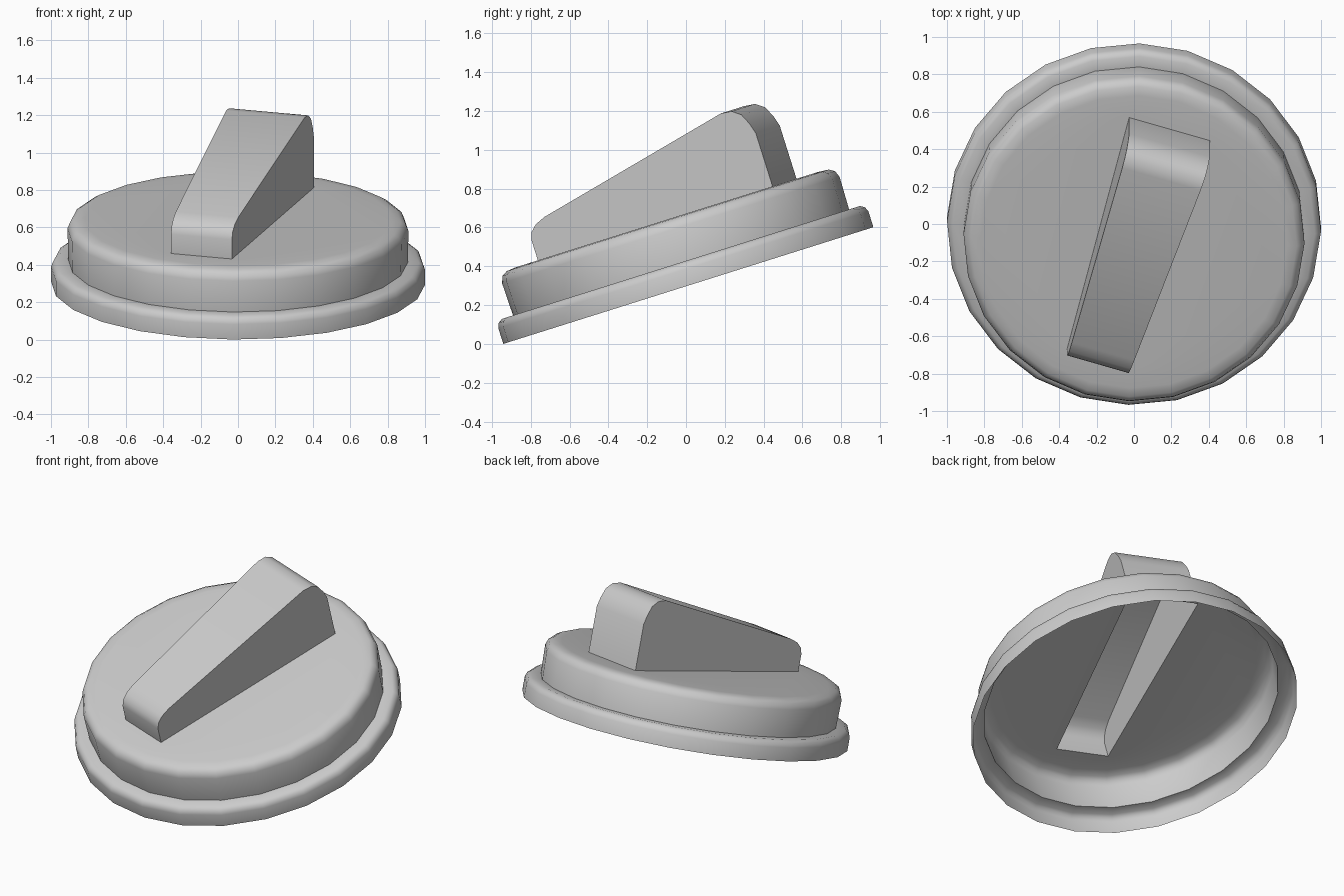
import bpy, bmesh, math
from mathutils import Matrix

if "Cube" in bpy.data.objects:
    bpy.data.objects.remove(bpy.data.objects["Cube"])

SIDES = 24
# (radius, height): flange, wall, rounded shoulder
CAP = [(1.0, 0), (1.0, .085), (.99, .11), (.967, .125), (.908, .125),
       (.912, .30), (.898, .335), (.87, .352), (.82, .357)]
TOP = CAP[-1][1]
# grip side profile (length, height)
GRIP = [(-.68, TOP), (-.68, .465), (-.667, .505), (-.632, .537), (-.575, .56),
        (.51, .795), (.57, .789), (.615, .757), (.643, .70), (.66, .645), (.66, TOP)]

bm = bmesh.new()

# Cap: open-bottomed thin shell
rings = []
for r, z in CAP:
    rings.append([bm.verts.new((r * math.cos(a), r * math.sin(a), z))
                  for a in (2 * math.pi * i / SIDES for i in range(SIDES))])
for lo, hi in zip(rings, rings[1:]):
    for i in range(SIDES):
        j = (i + 1) % SIDES
        bm.faces.new((lo[i], lo[j], hi[j], hi[i]))

# Grip: tapered hollow wedge
def half_width(y):
    return .17 + (y + .68) / 1.34 * .055

left = [bm.verts.new((-half_width(y), y, z)) for y, z in GRIP]
right = [bm.verts.new((half_width(y), y, z)) for y, z in GRIP]
for i in range(len(GRIP) - 1):
    bm.faces.new((left[i], right[i], right[i + 1], left[i + 1]))
bm.faces.new(left)
bm.faces.new(right[::-1])

# Top plate: fills around the grip, leaving it open underneath
foot = [left[0], right[0], right[-1], left[-1]]
edges = set()
for loop in (rings[-1], foot):
    for a, b in zip(loop, loop[1:] + loop[:1]):
        edges.add(bm.edges.get((a, b)) or bm.edges.new((a, b)))
bmesh.ops.triangle_fill(bm, use_beauty=True, use_dissolve=False,
                        edges=list(edges), normal=(0, 0, 1))
bmesh.ops.recalc_face_normals(bm, faces=bm.faces[:])

# Twist the knob, then tilt it back
bm.transform(Matrix.Translation((0, .012, .301))
             @ Matrix.Rotation(math.radians(17.5), 4, 'X')
             @ Matrix.Rotation(math.radians(-16.7), 4, 'Z'))

mesh = bpy.data.meshes.new("knob_cap")
bm.to_mesh(mesh)
bm.free()
knob = bpy.data.objects.new("knob_cap", mesh)
bpy.context.collection.objects.link(knob)
bpy.context.view_layer.objects.active = knob
knob.select_set(True)
bpy.ops.object.shade_smooth_by_angle(angle=math.radians(40))
